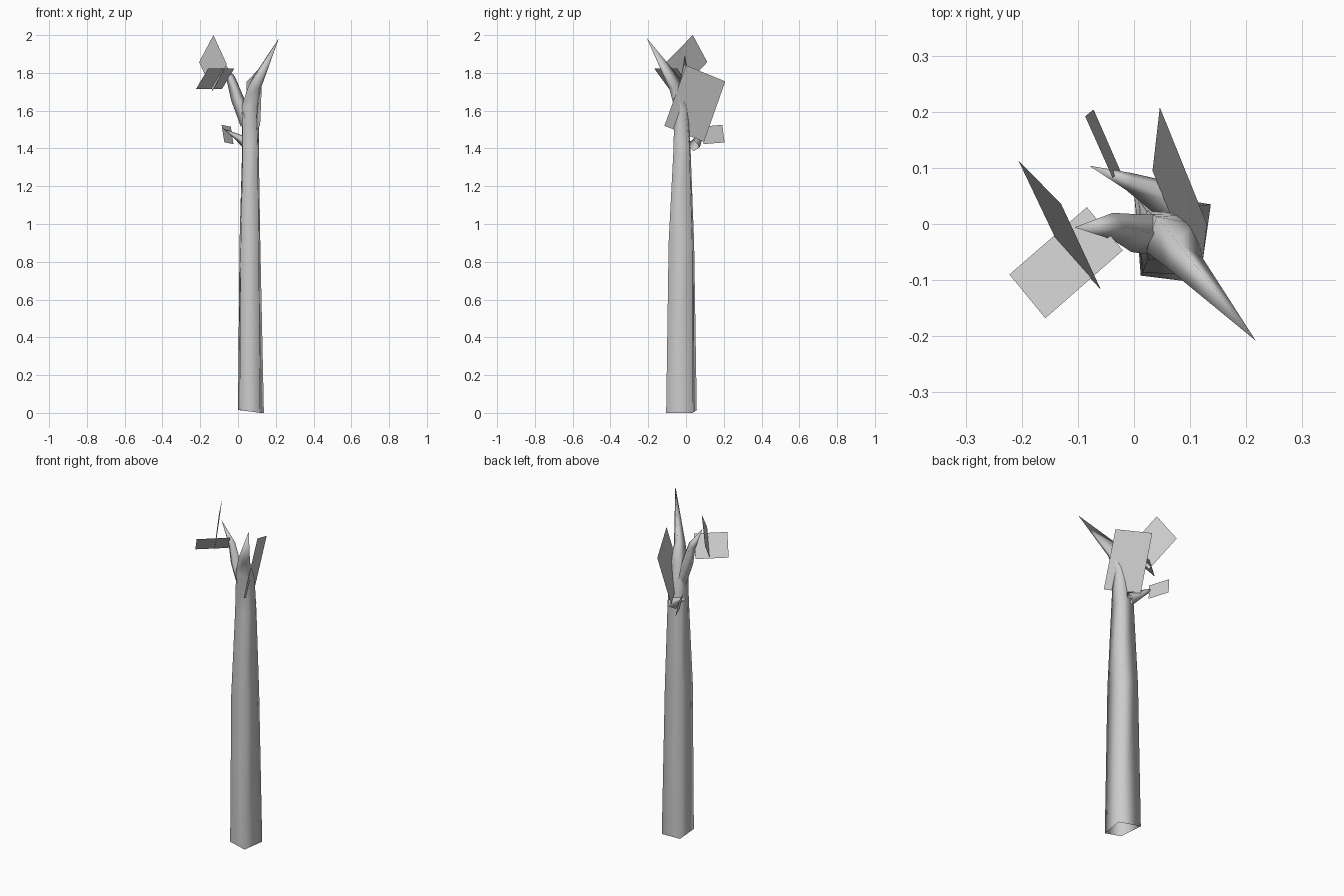
import bpy
from mathutils import Vector

cube = bpy.data.objects.get("Cube")
if cube:
    bpy.data.objects.remove(cube, do_unlink=True)

grey = bpy.data.materials.new("light_grey")
grey.use_nodes = True
COL = (0.6, 0.6, 0.6, 1)
grey.diffuse_color = COL
grey.node_tree.nodes["Principled BSDF"].inputs["Base Color"].default_value = COL


def make(name, verts, faces, smooth):
    me = bpy.data.meshes.new(name)
    me.from_pydata(verts, [], faces)
    me.materials.append(grey)
    for p in me.polygons:
        p.use_smooth = smooth
    ob = bpy.data.objects.new(name, me)
    bpy.context.collection.objects.link(ob)
    return ob


def loft(name, rings, tip):
    """Skin four-sided rings from the open root up to a pointed tip."""
    verts = [v for r in rings for v in r] + [tip]
    faces = []
    for k in range(len(rings) - 1):
        for i in range(4):
            j = (i + 1) % 4
            faces.append((4 * k + i, 4 * k + j, 4 * k + 4 + j, 4 * k + 4 + i))
    last = 4 * (len(rings) - 1)
    faces += [(last + i, last + (i + 1) % 4, len(verts) - 1) for i in range(4)]
    return make(name, verts, faces, True)


def square_ring(centre, along, radius):
    """Four points around a centre, perpendicular to a direction."""
    d = Vector(along).normalized()
    u = d.cross(Vector((0, 1, 0))).normalized()
    w = d.cross(u)
    c = Vector(centre)
    return [tuple(c + o * radius) for o in (u, -w, -u, w)]


def branch(name, path, tip):
    """Tapered branch from (centre, radius) stations to a tip."""
    pts = [p for p, r in path] + [tip]
    rings = []
    for i, (p, r) in enumerate(path):
        rings.append(square_ring(p, Vector(pts[i + 1]) - Vector(pts[max(i - 1, 0)]), r))
    return loft(name, rings, tip)


# Trunk, bending over into the main pointed limb
loft("trunk", [
    [(0.012, -0.092, 0.015), (0.117, -0.105, 0), (0.137, 0.035, 0), (0.0, 0.057, 0.015)],
    [(0.015, -0.086, 0.9), (0.110, -0.092, 0.9), (0.118, 0.033, 0.9), (0.008, 0.043, 0.9)],
    [(0.025, -0.063, 1.4), (0.104, -0.066, 1.4), (0.110, 0.018, 1.4), (0.022, 0.024, 1.4)],
    [(0.022, -0.050, 1.63), (0.095, -0.062, 1.62), (0.110, 0.000, 1.60), (0.040, 0.013, 1.66)],
    [(0.055, -0.075, 1.73), (0.105, -0.090, 1.72), (0.122, -0.060, 1.72), (0.075, -0.030, 1.77)],
], (0.217, -0.208, 1.985))

# Side branches
branch("upper_branch", [((0.050, -0.020, 1.53), 0.038),
                        ((-0.004, -0.016, 1.665), 0.034),
                        ((-0.038, -0.004, 1.77), 0.024)], (-0.106, -0.006, 1.89))
branch("lower_branch", [((0.062, 0.040, 1.415), 0.036),
                        ((-0.010, 0.076, 1.465), 0.016)], (-0.08, 0.104, 1.505))

# Leaf cards
leaves = {
    "large_leaf": [(0.046, 0.208, 1.755), (0.033, 0.095, 1.435),
                   (0.117, -0.114, 1.52), (0.130, 0.0, 1.84)],
    "top_leaf": [(-0.206, 0.113, 1.857), (-0.13, 0.036, 2.0),
                 (-0.059, -0.117, 1.845), (-0.135, -0.036, 1.705)],
    "side_leaf": [(-0.222, -0.090, 1.715), (-0.158, -0.168, 1.823),
                  (-0.020, -0.047, 1.823), (-0.084, 0.030, 1.715)],
    "small_leaf": [(-0.087, 0.192, 1.525), (-0.038, 0.082, 1.515),
                   (-0.024, 0.094, 1.423), (-0.072, 0.204, 1.432)],
}
for name, corners in leaves.items():
    make(name, corners, [(0, 1, 2, 3)], False)
